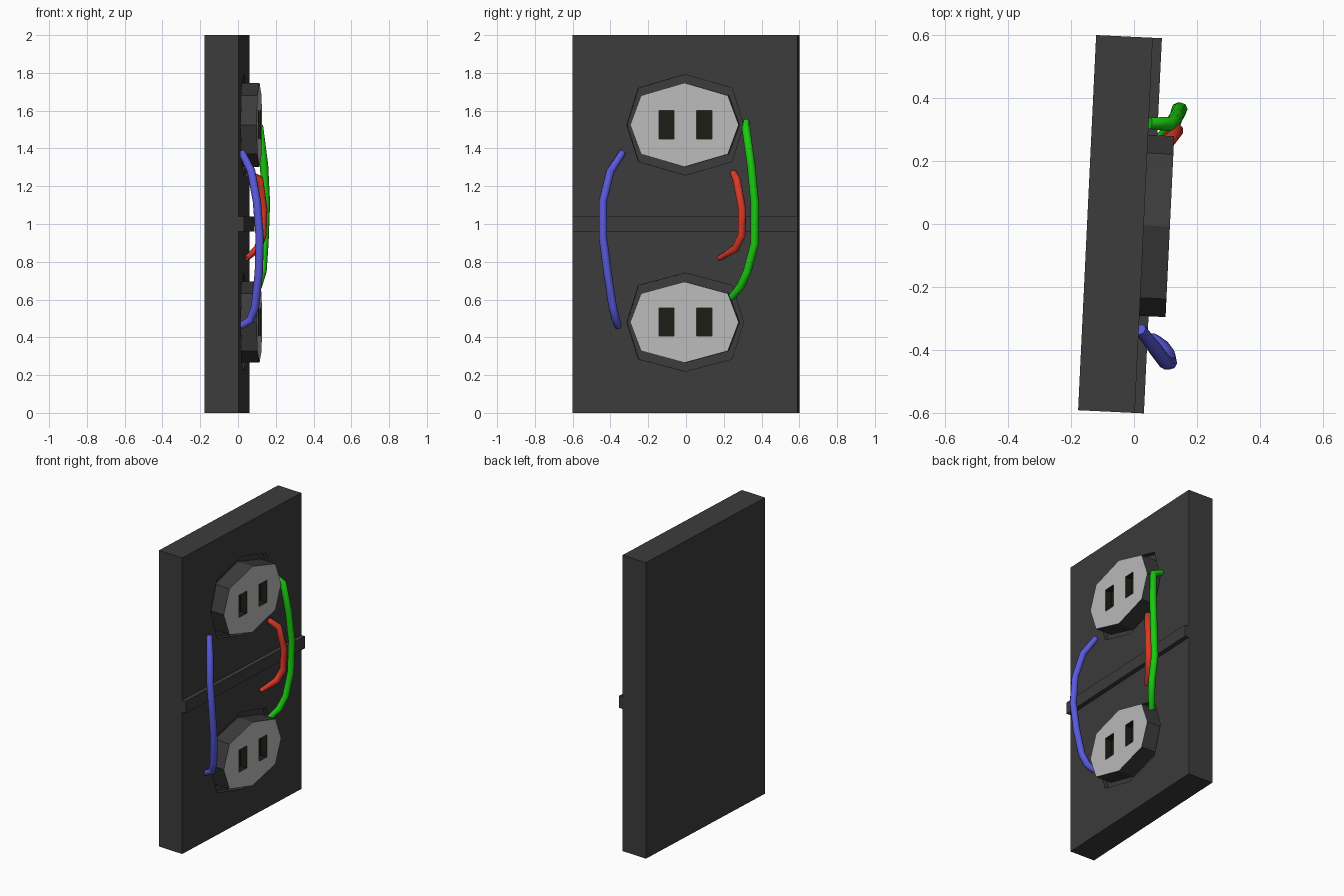
import bpy, bmesh, math
from mathutils import Matrix

if "Cube" in bpy.data.objects:
    bpy.data.objects.remove(bpy.data.objects["Cube"])

# Whole fixture is turned slightly about z; local x = 0 is the wall plate's front face
PLACE = Matrix.Translation((0.031, -0.0043, 0)) @ Matrix.Rotation(math.radians(-2.75), 4, 'Z')


def material(name, rgb):
    m = bpy.data.materials.new(name)
    m.diffuse_color = (*rgb, 1)
    m.use_nodes = True
    m.node_tree.nodes["Principled BSDF"].inputs["Base Color"].default_value = m.diffuse_color
    return m


DARK = material("dark_plastic", (0.045, 0.045, 0.045))
LIGHT = material("light_face", (0.5, 0.5, 0.5))
BLACK = material("slot_black", (0.012, 0.012, 0.008))


def prism(name, outline, x0, x1, mats=(DARK,)):
    """Extrude a (y, z) outline from x0 to x1; a second material covers the front."""
    bm = bmesh.new()
    back = bm.faces.new([bm.verts.new((x0, y, z)) for y, z in outline])
    res = bmesh.ops.extrude_face_region(bm, geom=[back], use_keep_orig=True)
    for g in res["geom"]:
        if isinstance(g, bmesh.types.BMVert):
            g.co.x = x1
    bmesh.ops.recalc_face_normals(bm, faces=bm.faces)
    for f in bm.faces:
        if len(mats) > 1 and f.normal.x > 0.9:
            f.material_index = 1
    mesh = bpy.data.meshes.new(name)
    bm.to_mesh(mesh)
    bm.free()
    for m in mats:
        mesh.materials.append(m)
    ob = bpy.data.objects.new(name, mesh)
    bpy.context.collection.objects.link(ob)
    ob.matrix_world = PLACE
    return ob


def rect(y, z, w, h):
    return [(y + a * w / 2, z + b * h / 2) for a, b in ((-1, -1), (1, -1), (1, 1), (-1, 1))]


def octagon(z, hy, hz, dy, dz):
    return [(0, z - hz), (dy, z - dz), (hy, z), (dy, z + dz),
            (0, z + hz), (-dy, z + dz), (-hy, z), (-dy, z - dz)]


def cut(ob, cutter):
    mod = ob.modifiers.new("cut", 'BOOLEAN')
    mod.operation = 'DIFFERENCE'
    mod.solver = 'EXACT'
    mod.material_mode = 'TRANSFER'
    mod.object = cutter
    cutter.hide_render = True
    bpy.context.view_layer.update()
    bpy.context.view_layer.objects.active = ob
    bpy.ops.object.modifier_apply(modifier=mod.name)
    bpy.data.objects.remove(cutter)


# Back plate and centre strip
plate = prism("wall_plate", rect(0, 1, 1.192, 2), -0.18, 0)
prism("centre_strip", rect(0, 1, 1.192, 0.08), -0.01, 0.029)

# Two sockets, each standing in a shallow octagonal recess, with two slots
for name, z, hz, dz, rim in (("upper", 1.525, 0.2225, 0.155, 0.266),
                             ("lower", 0.48, 0.2145, 0.152, 0.26)):
    cut(plate, prism("recess_cutter", octagon(z, 0.309, rim, 0.248, 0.195), -0.03, 0.1))
    socket = prism(name + "_socket", octagon(z, 0.2875, hz, 0.23, dz), -0.035, 0.083, (DARK, LIGHT))
    for y in (-0.096, 0.105):
        cut(socket, prism("slot_cutter", rect(y, z + 0.001, 0.08, 0.15), 0.035, 0.2, (BLACK,)))


# Loose wires, in world coordinates
def wire(name, rgb, pts, tail):
    cu = bpy.data.curves.new(name, 'CURVE')
    cu.dimensions = '3D'
    cu.bevel_depth = 0.022
    cu.bevel_resolution = 2
    cu.use_fill_caps = True
    sp = cu.splines.new('POLY')
    sp.points.add(len(pts) - 1)
    for p, co in zip(sp.points, pts):
        p.co = (*co, 1)
    sp.points[0].radius = 0.85
    sp.points[-1].radius = tail
    sp.use_smooth = True
    cu.materials.append(material(name + "_colour", rgb))
    bpy.context.collection.objects.link(bpy.data.objects.new(name, cu))


wire("blue_wire", (0.1, 0.1, 0.72), [
    (0.02, -0.335, 1.38), (0.07, -0.40, 1.28), (0.10, -0.44, 1.12), (0.115, -0.44, 0.93),
    (0.11, -0.415, 0.74), (0.09, -0.388, 0.56), (0.065, -0.37, 0.49), (0.015, -0.36, 0.46)], 0.85)
wire("green_wire", (0.01, 0.6, 0.005), [
    (0.05, 0.32, 1.54), (0.115, 0.317, 1.51), (0.138, 0.345, 1.31), (0.148, 0.364, 1.11),
    (0.14, 0.364, 0.9), (0.13, 0.325, 0.75), (0.105, 0.29, 0.67), (0.06, 0.24, 0.61)], 0.85)
wire("red_wire", (0.7, 0.04, 0.02), [
    (0.05, 0.25, 1.27), (0.115, 0.268, 1.235), (0.135, 0.297, 1.08), (0.13, 0.295, 0.94),
    (0.105, 0.262, 0.87), (0.045, 0.174, 0.817)], 0.6)
